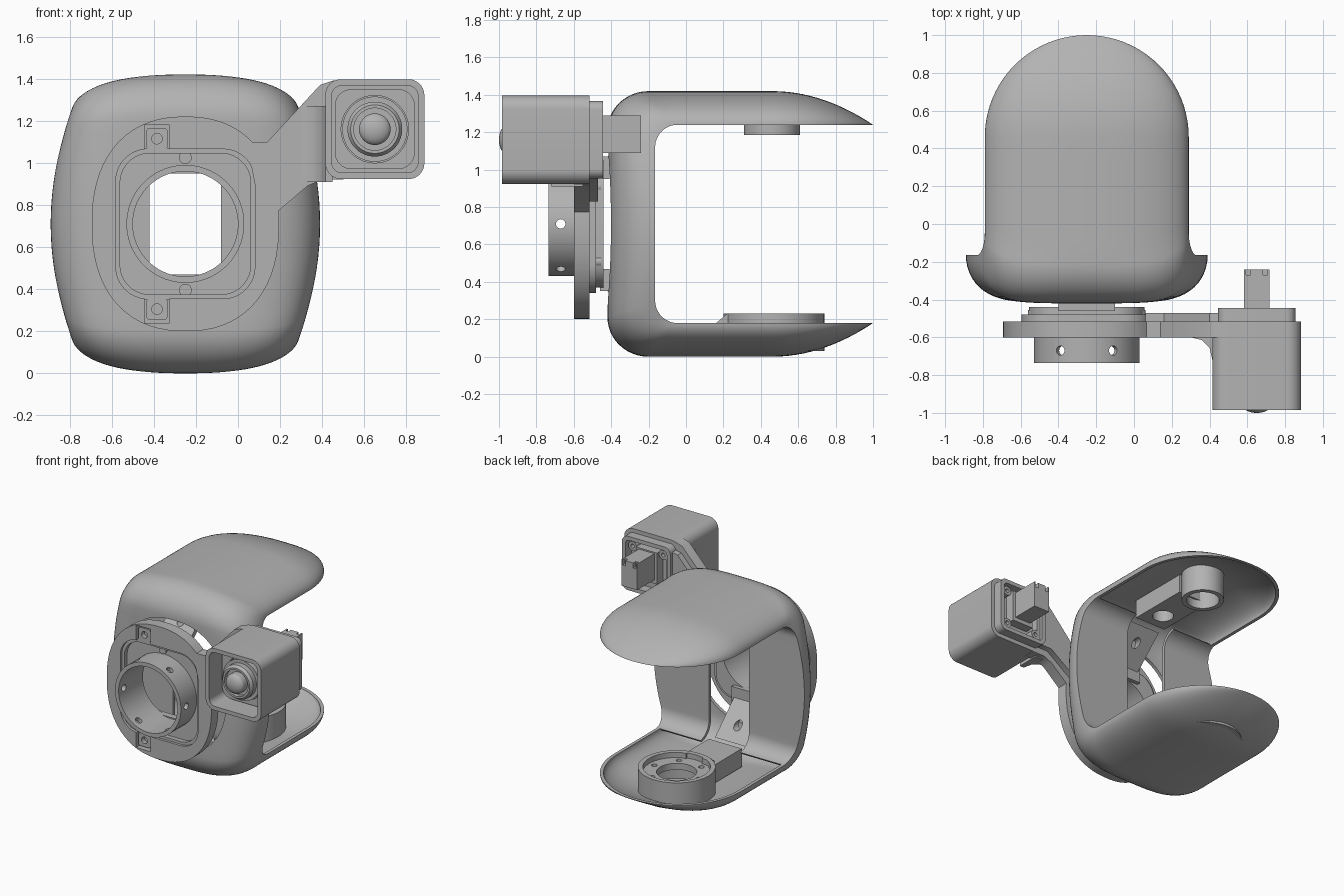
import bpy, bmesh
from math import sin, cos, pi, radians, copysign

if "Cube" in bpy.data.objects:
    bpy.data.objects.remove(bpy.data.objects["Cube"])

CX, CZ = -0.25, 0.71      # axis of the body and mounting ring
LX, LZ = 0.65, 1.16       # axis of the lens housing

grey = bpy.data.materials.new("plain grey")
grey.use_nodes = True
grey.diffuse_color = (0.45, 0.45, 0.45, 1)
grey.node_tree.nodes["Principled BSDF"].inputs["Base Color"].default_value = (0.45, 0.45, 0.45, 1)

parts = []
ANGLES = [(i + 0.5) * pi / 32 for i in range(64)]


def loft(name, rings, wrap=False):
    """Skin closed rings of points; cap the ends or join last to first."""
    bm = bmesh.new()
    vs = [[bm.verts.new(p) for p in ring] for ring in rings]
    n = len(vs[0])
    pairs = list(zip(vs, vs[1:])) + ([(vs[-1], vs[0])] if wrap else [])
    for a, b in pairs:
        for j in range(n):
            k = (j + 1) % n
            bm.faces.new((a[j], a[k], b[k], b[j]))
    if not wrap:
        bm.faces.new(vs[0])
        bm.faces.new(vs[-1])
    bmesh.ops.remove_doubles(bm, verts=bm.verts, dist=1e-5)
    bmesh.ops.recalc_face_normals(bm, faces=bm.faces)
    mesh = bpy.data.meshes.new(name)
    bm.to_mesh(mesh)
    bm.free()
    mesh.materials.append(grey)
    ob = bpy.data.objects.new(name, mesh)
    bpy.context.collection.objects.link(ob)
    parts.append(ob)
    return ob


def place(pts, c, axis):
    return [(a, c, b) if axis == "y" else (a, b, c) for a, b in pts]


def prism(name, pts, lo, hi, axis="y"):
    return loft(name, [place(pts, lo, axis), place(pts, hi, axis)])


def frame(name, outer, inner, lo, hi, axis="y"):
    return loft(name, [place(p, c, axis) for p, c in
                       ((outer, lo), (outer, hi), (inner, hi), (inner, lo))], True)


def turned(name, a, b, profile, axis="y"):
    return loft(name, [place(rounded(a, b, r, r, r), c, axis) for r, c in profile])


def rounded(a, b, ha, hb, r):
    """Rounded rectangle; a circle when r equals both half sizes."""
    return [(a + copysign(ha - r, cos(t)) + r * cos(t),
             b + copysign(hb - r, sin(t)) + r * sin(t)) for t in ANGLES]


def oval(a, b, ha, hb, n):
    return [(a + copysign(ha * abs(cos(t)) ** (2 / n), cos(t)),
             b + copysign(hb * abs(sin(t)) ** (2 / n), sin(t))) for t in ANGLES]


def box(name, x0, x1, y0, y1, z0, z1):
    return prism(name, [(x0, z0), (x1, z0), (x1, z1), (x0, z1)], y0, y1)


def cut(ob, cutter):
    mod = ob.modifiers.new("cut", "BOOLEAN")
    mod.operation, mod.solver, mod.object = "DIFFERENCE", "EXACT", cutter
    bpy.context.view_layer.objects.active = ob
    bpy.ops.object.modifier_apply(modifier=mod.name)
    if cutter in parts:
        parts.remove(cutter)
    bpy.data.objects.remove(cutter)


# --- C-shaped shell: stations run from the lower tip round the front to the upper tip
def stations(t):
    """(inner y, inner z, outer y, outer z, half width, fullness), t = inset."""
    s = []

    def width(z):
        return 0.64 - t - 0.1 * (z / 0.53) ** 2

    for i in range(8):
        z = 0.41 * i / 8
        s.append((-0.165, z, t - 0.42, (0.5 - t) * i / 8, width(z), 5))
    for i in range(13):
        a = i / 12 * pi / 2
        z = 0.41 + 0.12 * sin(a)
        s.append((-0.045 - 0.12 * cos(a), z, -0.2 - (0.22 - t) * cos(a),
                  0.5 - t + 0.21 * sin(a), width(z), 5 - 2.6 * i / 12))
    for i in range(1, 6):
        k = i / 6
        s.append((-0.045 + 0.505 * k, 0.53, -0.2 + 0.66 * k, 0.71 - t, 0.54 - t, 2.4))
    for i in range(21):
        b = i / 20 * pi / 2
        y = 0.46 + (0.54 - t) * sin(b)
        s.append((y, 0.53, y, 0.53 + (0.18 - t) * cos(b) ** 2, (0.54 - t) * cos(b), 2.4))
    lower = [(a, -b, c, -d, w, n) for a, b, c, d, w, n in s[:0:-1]]
    return lower + s


def section(st, flip):
    iy, iz, oy, oz, w, n = st
    pts = []
    for j in range(41):
        v = sin((j / 40 - 0.5) * pi)
        g = max(0, 1 - abs(v) ** n) ** 0.5
        pts.append((CX + w * v, iy + (oy - iy) * g, CZ + iz + (oz - iz) * g))
    return pts[::-1] if flip else pts


outside, inside = stations(0), stations(0.025)
shell = loft("shell", [section(o, False) + section(i, True) for o, i in zip(outside, inside)])
cut(shell, prism("front_opening", oval(CX, CZ, 0.43, 0.49, 2.4), -0.6, -0.25))

# inner walls on both sides of the central slot
for side, label in ((1, "left"), (-1, "right")):
    rings = []
    for iy, iz, oy, oz, w, n in outside:
        if iy < -0.06:
            d = 0.025 / ((oy - iy) ** 2 + (oz - iz) ** 2) ** 0.5
            by, bz = iy + (oy - iy) * d, iz + (oz - iz) * d
            x0, x1 = CX + side * 0.17, CX + side * (w - 0.01)
            rings.append([(x0, iy, CZ + iz), (x1, iy, CZ + iz), (x1, by, CZ + bz), (x0, by, CZ + bz)])
    loft(label + "_inner_wall", rings)

# --- lower seat and its bracket
frame("lower_seat_wall", rounded(CX, 0.47, 0.27, 0.27, 0.27),
      rounded(CX, 0.47, 0.235, 0.235, 0.235), 0.03, 0.23, "z")
seat = frame("lower_seat_floor", rounded(CX, 0.47, 0.25, 0.25, 0.25),
             rounded(CX, 0.47, 0.14, 0.14, 0.14), 0.14, 0.19, "z")
for i in range(6):
    a = i * pi / 3
    cut(seat, turned("hole", CX + 0.19 * cos(a), 0.47 + 0.19 * sin(a),
                     [(0.02, 0.1), (0.02, 0.3)], "z"))
box("lower_bracket", CX - 0.14, CX + 0.14, -0.12, 0.23, 0.04, 0.18)
for x in (-0.11, 0.07):
    loft("lower_bracket_wedge", [[(CX + x + e, 0.15, 0.17), (CX + x + e, 0.26, 0.17),
                                  (CX + x + e, 0.26, 0.23), (CX + x + e, 0.22, 0.23)] for e in (0, 0.04)])

# --- upper bearing and its bracket
frame("upper_bearing", rounded(CX, 0.46, 0.15, 0.15, 0.15),
      rounded(CX, 0.46, 0.115, 0.115, 0.115), 1.185, 1.39, "z")
upper = box("upper_bracket", CX - 0.13, CX + 0.13, -0.12, 0.36, 1.25, 1.39)
cut(upper, turned("hole", CX, 0.02, [(0.075, 1.2), (0.075, 1.36)], "z"))

# sloping braces between the arms and the mounting ring
for s, label in ((-1, "lower"), (1, "upper")):
    brace = loft(label + "_brace", [[(CX + x, y, CZ + s * z) for y, z in
                                     ((-0.18, 0.54), (-0.42, 0.31), (-0.44, 0.34), (-0.22, 0.56))]
                                    for x in (-0.13, 0.13)])
    cut(brace, turned("hole", CX, CZ + s * 0.45, [(0.03, -0.6), (0.03, 0)]))

# --- front plate, backing plates and ring
plate = frame("front_plate", oval(CX, CZ, 0.445, 0.51, 2.3),
              rounded(CX, CZ, 0.33, 0.355, 0.15), -0.6, -0.515)
bore = rounded(CX, CZ, 0.25, 0.25, 0.25)
frame("backing_plate", rounded(CX, CZ, 0.345, 0.37, 0.16), bore, -0.545, -0.48)
frame("rear_flange", rounded(CX, CZ, 0.305, 0.34, 0.16), bore, -0.48, -0.44)
frame("plate_lip", rounded(CX, CZ, 0.335, 0.36, 0.155),
      rounded(CX, CZ, 0.31, 0.335, 0.14), -0.58, -0.53)
ring = frame("mounting_ring", rounded(CX, CZ, 0.28, 0.28, 0.28), bore, -0.735, -0.5)
for deg in (30, 90, 150):
    bpy.ops.mesh.primitive_cylinder_add(vertices=24, radius=0.025, depth=0.8,
                                        location=(CX, -0.67, CZ), rotation=(0, radians(deg), 0))
    cut(ring, bpy.context.object)
for s in (-1, 1):
    z = CZ + s * 0.405
    cut(plate, box("pocket", CX - 0.195, CX - 0.075, -0.65, -0.55, z - 0.065, z + 0.065))
    frame("pocket_boss", rounded(CX - 0.135, z, 0.05, 0.05, 0.015),
          rounded(CX - 0.135, z, 0.025, 0.025, 0.025), -0.585, -0.54)
    turned("ring_pin", CX, CZ + s * 0.315, [(0.03, -0.56), (0.03, -0.5)])
    box("rear_tab", CX - 0.15, CX + 0.15, -0.46, -0.41, CZ + s * 0.3 - 0.06, CZ + s * 0.3 + 0.06)
    for x in (-0.28, 0.28):
        turned("rear_screw", CX + x, CZ + s * 0.2, [(0.03, -0.5), (0.03, -0.455)])

# --- side arm with flared end and rear cover
prism("side_arm", [(0.04, 1.1), (0.14, 1.1), (0.39, 1.37), (0.45, 1.39), (0.5, 1.39), (0.5, 0.92),
                   (0.4, 0.92), (0.33, 0.89), (0.19, 0.77), (0.1, 0.8)], -0.6, -0.515)
prism("arm_flare", [(0.3, -0.6), (0.36, -0.615), (0.4, -0.655), (0.415, -0.72),
                    (0.45, -0.72), (0.45, -0.55), (0.3, -0.55)], 0.91, 1.27, "z")
prism("arm_rear_cover", [(0.06, 1.06), (0.16, 1.06), (0.4, 1.32), (0.5, 1.34),
                         (0.5, 0.97), (0.37, 0.97), (0.17, 0.83), (0.08, 0.85)], -0.52, -0.47)

# --- lens housing: open hood, inner frame and lens
frame("hood", rounded(LX, LZ, 0.235, 0.237, 0.075),
      rounded(LX, LZ, 0.205, 0.207, 0.05), -0.985, -0.515)
prism("hood_floor", rounded(LX, LZ, 0.22, 0.22, 0.06), -0.79, -0.52)
frame("lens_frame", rounded(LX, LZ, 0.19, 0.19, 0.08),
      rounded(LX, LZ, 0.16, 0.16, 0.16), -0.85, -0.78)
turned("lens_barrel", LX, LZ, [(0.155, -0.78), (0.155, -0.89), (0.13, -0.89), (0.13, -0.93),
                               (0.115, -0.95), (0.1, -0.95), (0.1, -0.92), (0.05, -0.92)])
turned("lens_dome", LX, LZ, [(0.075, -0.9), (0.075, -0.96)] +
       [(0.075 * cos(i * pi / 16) + 0.0005, -0.96 - 0.04 * sin(i * pi / 16)) for i in range(1, 9)])

# back of the housing with screws and connector
frame("housing_back_rim", rounded(LX, LZ, 0.205, 0.207, 0.05),
      rounded(LX, LZ, 0.175, 0.177, 0.03), -0.52, -0.445)
for x in (-0.13, 0.13):
    for z in (-0.13, 0.13):
        frame("back_screw", rounded(LX + x, LZ + z, 0.035, 0.035, 0.035),
              rounded(LX + x, LZ + z, 0.015, 0.015, 0.015), -0.53, -0.465)
box("connector_base", LX - 0.09, LX + 0.09, -0.53, -0.45, LZ - 0.1, LZ + 0.14)
plug = box("connector", LX - 0.067, LX + 0.067, -0.47, -0.24, LZ - 0.07, LZ + 0.13)
for x in (-0.045, 0.045):
    cut(plug, box("notch", LX + x - 0.012, LX + x + 0.012, -0.27, -0.2, LZ + 0.09, LZ + 0.2))

bpy.ops.object.select_all(action="DESELECT")
for ob in parts:
    ob.select_set(True)
bpy.context.view_layer.objects.active = shell
bpy.ops.object.shade_smooth_by_angle(angle=radians(35))
